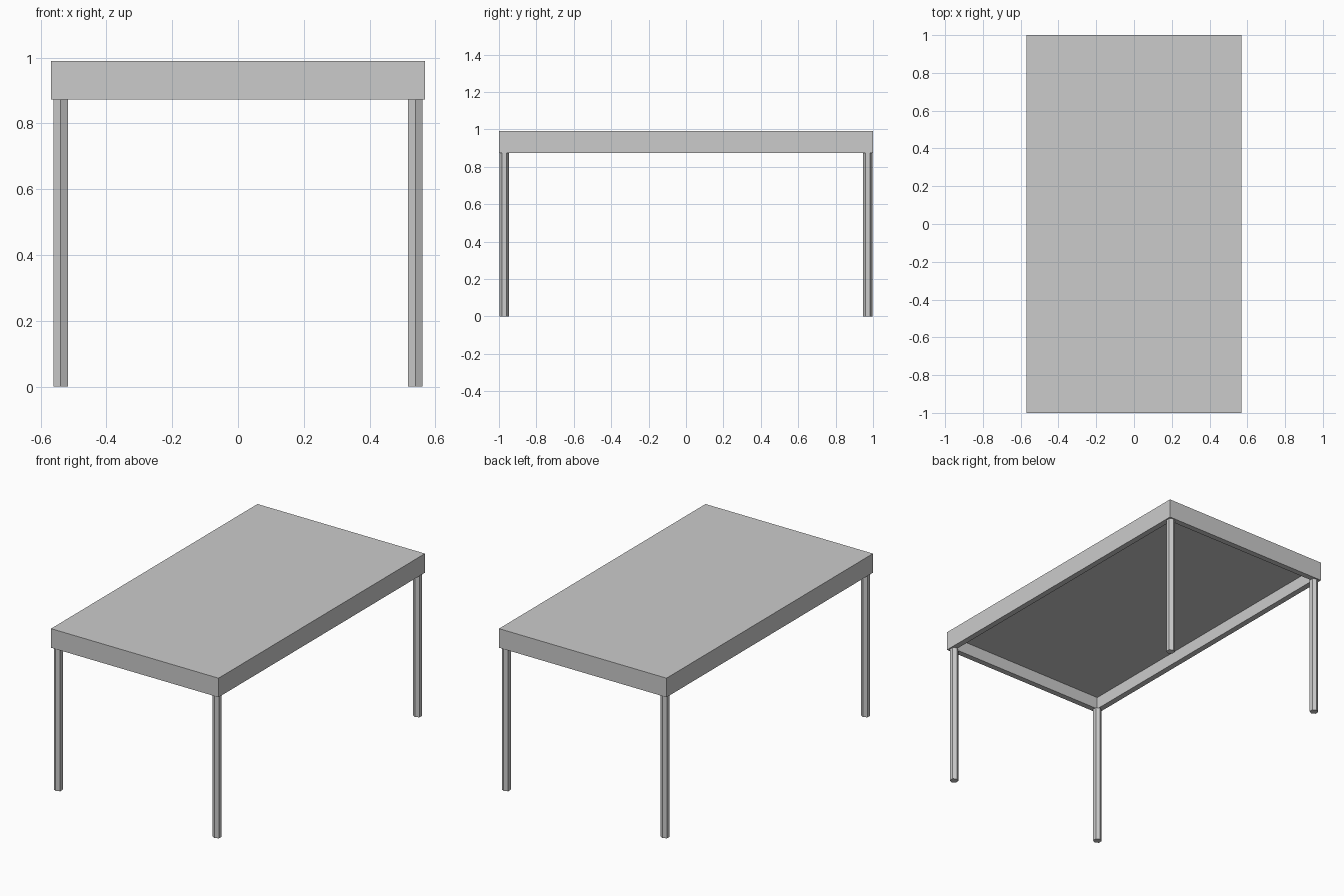
import bpy, bmesh, math

if "Cube" in bpy.data.objects:
    bpy.data.objects.remove(bpy.data.objects["Cube"])

HX, HY = 0.568, 1.0            # half size of the top
Z_RIM, Z_CEIL, Z_TOP = 0.873, 0.948, 0.99
RIM = 0.05                     # apron thickness


def add_object(name, bm):
    mesh = bpy.data.meshes.new(name)
    bm.to_mesh(mesh)
    bm.free()
    obj = bpy.data.objects.new(name, mesh)
    bpy.context.collection.objects.link(obj)
    return obj


# Tabletop with hollow underside: inset the bottom face and push it up
bm = bmesh.new()
bmesh.ops.create_cube(bm, size=1)
for v in bm.verts:
    v.co = (v.co.x * 2 * HX, v.co.y * 2 * HY, Z_TOP if v.co.z > 0 else Z_RIM)
bm.normal_update()
bottom = min(bm.faces, key=lambda f: f.calc_center_median().z)
bmesh.ops.inset_region(bm, faces=[bottom], thickness=RIM)
ring = list(bottom.edges)
top = bmesh.ops.extrude_discrete_faces(bm, faces=[bottom])["faces"][0]
for v in top.verts:
    v.co.z = Z_CEIL
bmesh.ops.recalc_face_normals(bm, faces=bm.faces)
add_object("tabletop", bm)


# Four six-sided legs, one vertex pointing to the front
def leg(name, x, y, r=0.025):
    bm = bmesh.new()
    pts = [bm.verts.new((x + r * math.sin(i * math.pi / 3),
                         y - r * math.cos(i * math.pi / 3), 0)) for i in range(6)]
    base = bm.faces.new(pts)
    ext = bmesh.ops.extrude_face_region(bm, geom=[base], use_keep_orig=True)["geom"]
    for v in ext:
        if isinstance(v, bmesh.types.BMVert):
            v.co.z = Z_RIM
    bmesh.ops.recalc_face_normals(bm, faces=bm.faces)
    add_object(name, bm)


for sy, end in ((-1, "front"), (1, "back")):
    for sx, side in ((-1, "left"), (1, "right")):
        leg(f"{end}_{side}_leg", sx * 0.539, sy * 0.971)
